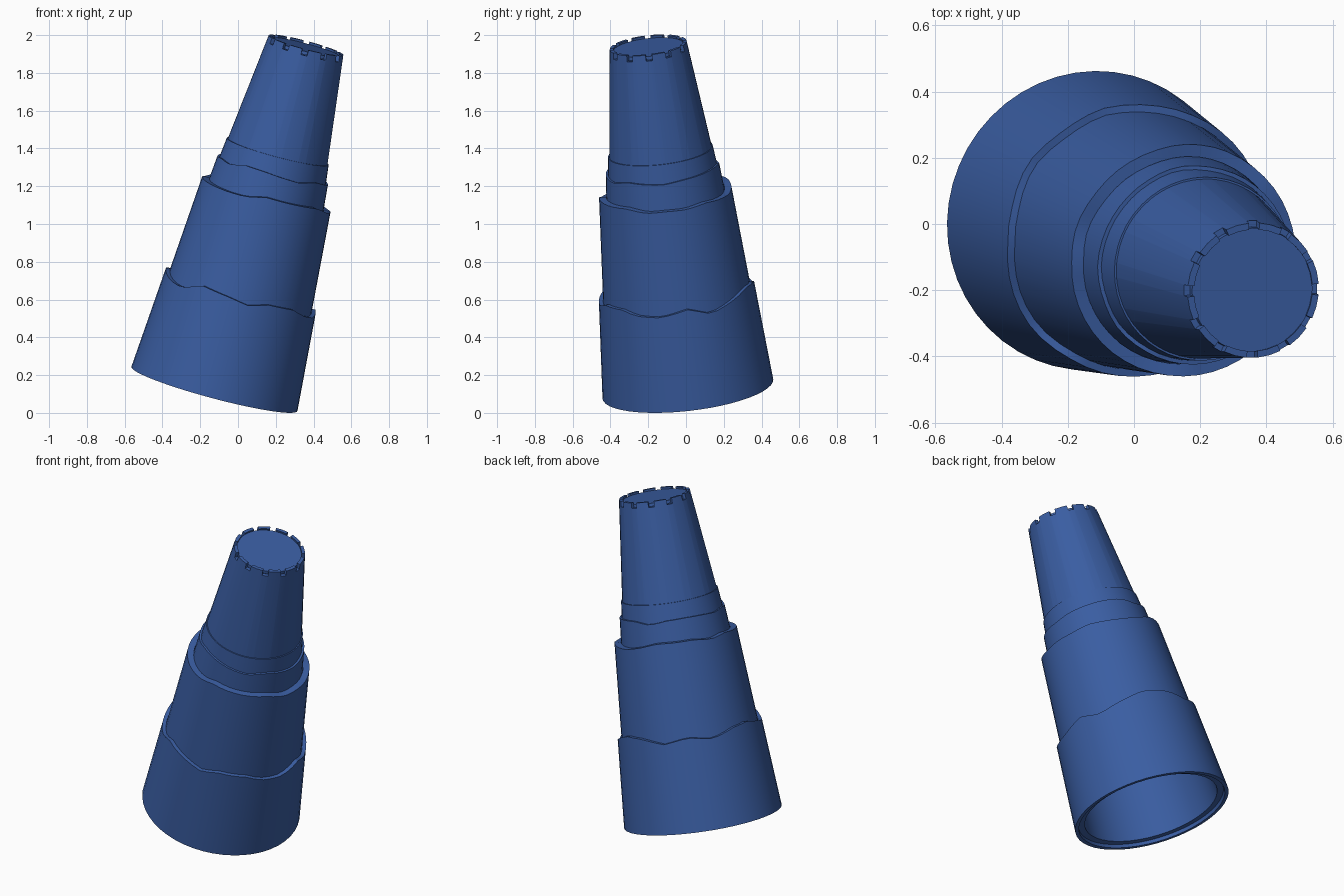
import bpy, bmesh, math, random
from mathutils import Vector

if "Cube" in bpy.data.objects:
    bpy.data.objects.remove(bpy.data.objects["Cube"])

random.seed(4)
BASE = Vector((-0.125, 0.01, 0.127))
AXIS = Vector((0.256, -0.111, 0.960)).normalized()
ROT = Vector((0, 0, 1)).rotation_difference(AXIS)

mat = bpy.data.materials.new("denim blue")
mat.diffuse_color = (0.042, 0.11, 0.36, 1)
mat.use_nodes = True
mat.node_tree.nodes["Principled BSDF"].inputs["Base Color"].default_value = mat.diffuse_color


def place(a, t, r):
    """Point at angle a, distance t along the leaning axis, radius r."""
    a = math.radians(a)
    return BASE + ROT @ Vector((r * math.cos(a), r * math.sin(a), t))


def finish(bm, name):
    bmesh.ops.recalc_face_normals(bm, faces=bm.faces)
    me = bpy.data.meshes.new(name)
    bm.to_mesh(me)
    bm.free()
    me.materials.append(mat)
    ob = bpy.data.objects.new(name, me)
    bpy.context.collection.objects.link(ob)
    bpy.ops.object.select_all(action='DESELECT')
    ob.select_set(True)
    bpy.context.view_layer.objects.active = ob
    bpy.ops.object.shade_smooth_by_angle(angle=math.radians(30))


def shell(name, t0, r0, t1, r1, thick, edge):
    """Tapered tube with wall thickness; edge = (angle, top offset) pairs."""
    bm = bmesh.new()
    slope = (r1 - r0) / (t1 - t0)
    cols = []
    for a, off in edge:
        rt = r1 + slope * off
        pts = [(t0, r0), (t1 + off, rt), (t1 + off, rt - thick), (t0, r0 - thick)]
        cols.append([bm.verts.new(place(a, t, r)) for t, r in pts])
    for i, c in enumerate(cols):
        d = cols[(i + 1) % len(cols)]
        for k in range(4):
            j = (k + 1) % 4
            bm.faces.new((c[k], d[k], d[j], c[j]))
    finish(bm, name)


def jagged(table, n=48):
    """Interpolate a closed (angle, offset) table around the circle."""
    table = sorted(table)
    ext = [(table[-1][0] - 360, table[-1][1])] + table + [(table[0][0] + 360, table[0][1])]
    out = []
    for i in range(n):
        a = 360 * i / n
        for (a0, o0), (a1, o1) in zip(ext, ext[1:]):
            if a0 <= a < a1:
                out.append((a, o0 + (o1 - o0) * (a - a0) / (a1 - a0)))
                break
    return out


def ragged(amp, n):
    return jagged([(360 * i / n, random.uniform(-amp, amp)) for i in range(n)])


# outer layer with torn upper edge
hem = [(8, .01), (25, -.035), (45, 0), (65, .035), (85, .025), (105, -.01), (125, .015),
       (145, -.015), (165, .02), (180, .028), (207, -.012), (222, -.022), (240, .025),
       (262, .008), (278, -.01), (292, .018), (315, .016), (328, -.01), (347, -.02)]
shell("outer_layer", 0, .455, .53, .415, .022, jagged(hem))

# middle layer, collar and thin band
shell("middle_layer", .02, .43, 1.08, .352, .037, ragged(.018, 20))
shell("collar_layer", .95, .325, 1.21, .302, .016, ragged(.014, 18))
shell("thin_band", 1.15, .297, 1.31, .279, .006, jagged([(0, 0), (180, 0)]))

# upper sleeve with twelve notches cut in the rim
TOP, DEPTH = 1.895, .032
rim = []
for k in range(12):
    c = 30 * k
    rim += [(c - 4.8, 0), (c - 4.5, -DEPTH), (c + 4.5, -DEPTH), (c + 4.8, 0), (c + 15, 0)]
shell("upper_sleeve", .95, .315, TOP, .205, .02, rim)

# flat cap just inside the rim
bm = bmesh.new()
lo = [bm.verts.new(place(7.5 * i, TOP - .03, .19)) for i in range(48)]
hi = [bm.verts.new(place(7.5 * i, TOP - .012, .188)) for i in range(48)]
bm.faces.new(lo)
bm.faces.new(hi)
for i in range(48):
    j = (i + 1) % 48
    bm.faces.new((lo[i], lo[j], hi[j], hi[i]))
finish(bm, "top_cap")
